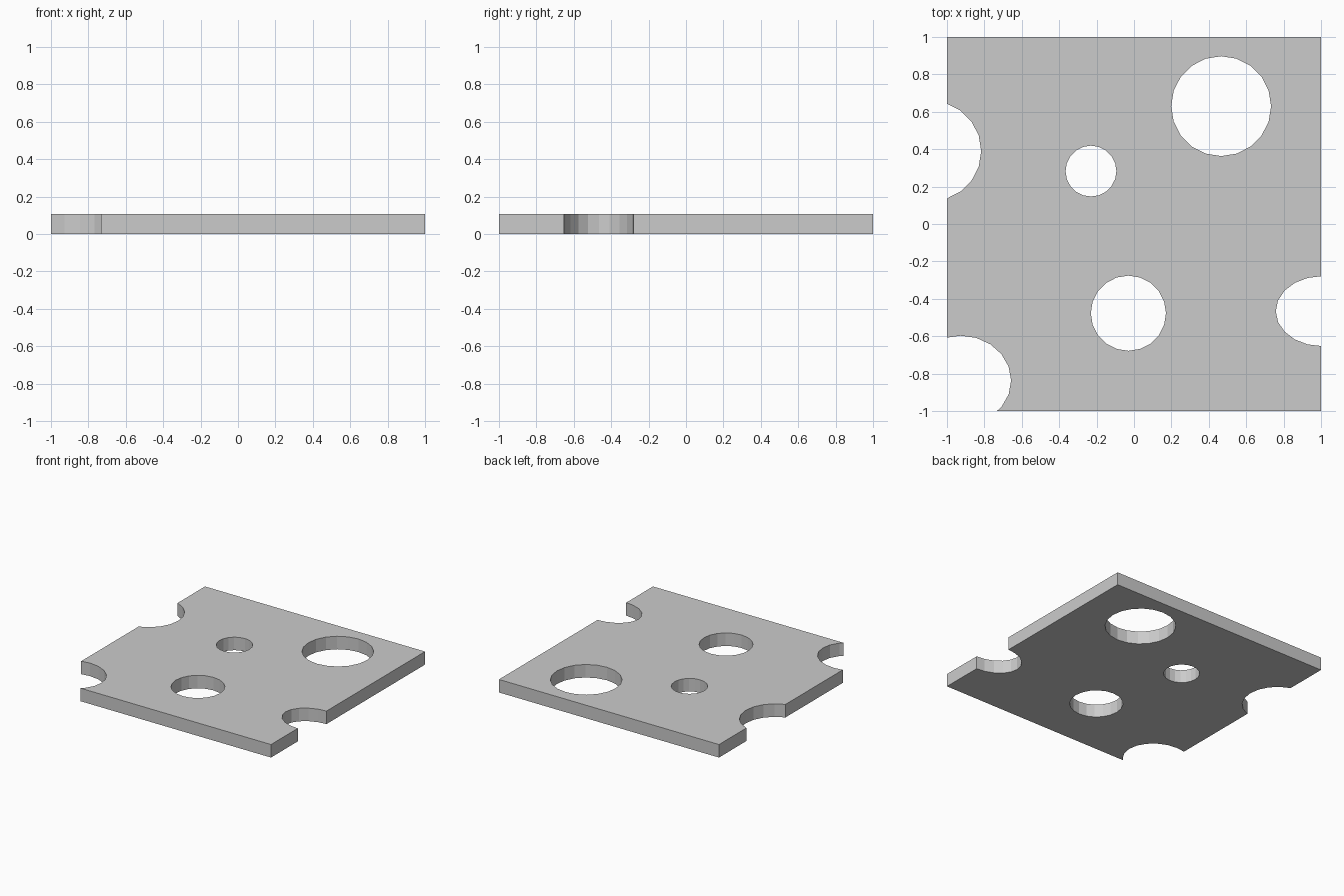
import bpy
import bmesh
from mathutils import Matrix

if "Cube" in bpy.data.objects:
    bpy.data.objects.remove(bpy.data.objects["Cube"])

THICK = 0.107

# Holes: centre x, centre y, radius x, radius y
HOLES = [
    (0.466, 0.63, 0.267, 0.267),
    (-0.23, 0.283, 0.136, 0.136),
    (-0.03, -0.477, 0.201, 0.201),
    (-1.084, 0.39, 0.267, 0.267),      # left edge notch
    (1.005, -0.466, 0.247, 0.187),     # right edge notch
    (-0.927, -0.837, 0.27, 0.24),      # corner notch
]


def make_object(name, bm):
    mesh = bpy.data.meshes.new(name)
    bm.to_mesh(mesh)
    bm.free()
    obj = bpy.data.objects.new(name, mesh)
    bpy.context.collection.objects.link(obj)
    return obj


# Flat square slab
bm = bmesh.new()
bmesh.ops.create_cube(bm, size=1, matrix=Matrix.Translation((0, 0, THICK / 2))
                      @ Matrix.Diagonal((2, 2, THICK, 1)))
slab = make_object("perforated_slab", bm)

# Twenty-sided cutters, all in one helper mesh
bm = bmesh.new()
for x, y, rx, ry in HOLES:
    # quarter turn keeps vertices on both axes with 20 sides
    bmesh.ops.create_cone(bm, cap_ends=True, segments=20, radius1=1, radius2=1, depth=1,
                          matrix=Matrix.Translation((x, y, THICK / 2))
                          @ Matrix.Diagonal((rx, ry, 0.5, 1)))
cutter = make_object("hole_cutter", bm)
cutter.hide_render = True

# Cut the holes and drop the helper
cut = slab.modifiers.new("holes", 'BOOLEAN')
cut.operation = 'DIFFERENCE'
cut.solver = 'EXACT'
cut.object = cutter
bpy.context.view_layer.objects.active = slab
bpy.ops.object.modifier_apply(modifier=cut.name)
bpy.data.objects.remove(cutter)
